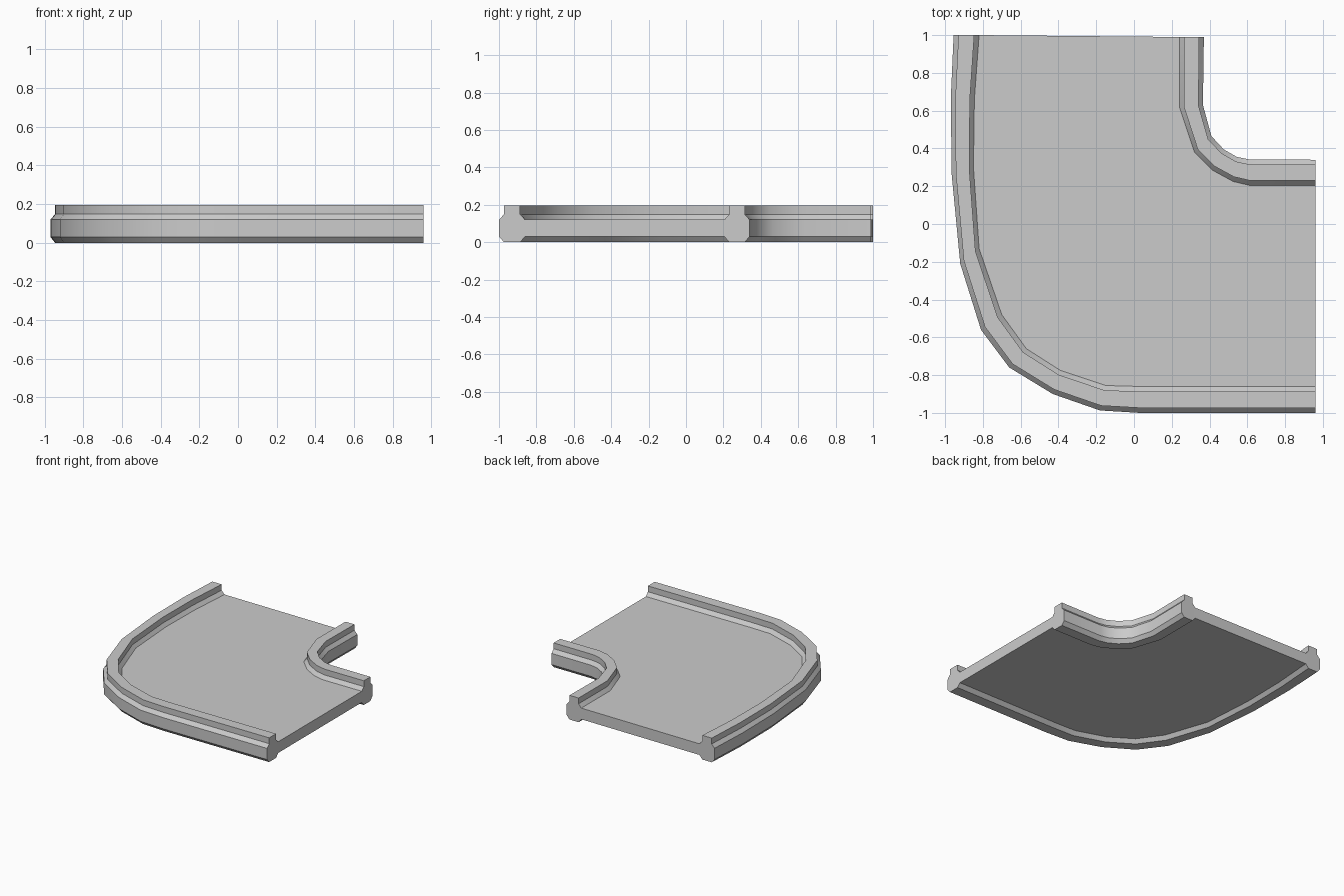
import bpy, bmesh, math

if "Cube" in bpy.data.objects:
    bpy.data.objects.remove(bpy.data.objects["Cube"])

# Paired plan paths for each rail: outward edge and the edge that meets the floor
OUTER_FREE = [(-.955, 1), (-.97, .66), (-.965, .26), (-.92, -.21), (-.81, -.56),
              (-.66, -.76), (-.43, -.90), (-.18, -.987), (.03, -1), (.96, -1)]
OUTER_FLOOR = [(-.82, 1), (-.845, .66), (-.85, .30), (-.82, -.13), (-.70, -.48),
               (-.57, -.66), (-.39, -.775), (-.15, -.855), (.03, -.86), (.96, -.86)]
INNER_FREE = [(.37, .99), (.365, .63), (.41, .465), (.475, .395),
              (.545, .355), (.61, .342), (.96, .34)]
INNER_FLOOR = [(.24, .99), (.24, .62), (.32, .38), (.415, .285),
               (.525, .225), (.61, .205), (.96, .205)]

# Rail cross-section: (0 = free side .. 1 = floor side, height)
PROFILE = [(1, .03), (.81, 0), (.19, 0), (0, .03), (0, .12),
           (.19, .148), (.19, .195), (.81, .195), (.81, .148), (1, .12)]

bm = bmesh.new()


def sweep_rail(free, floor):
    """Skin a rail, left open where the floor joins; return its floor edges."""
    rings = []
    for (ax, ay), (bx, by) in zip(free, floor):
        rings.append([bm.verts.new((ax + (bx - ax) * t, ay + (by - ay) * t, z))
                      for t, z in PROFILE])
    for r, s in zip(rings, rings[1:]):
        for i in range(len(PROFILE) - 1):
            bm.faces.new((r[i], r[i + 1], s[i + 1], s[i]))
    bm.faces.new(rings[0])
    bm.faces.new(rings[-1])
    return [r[0] for r in rings], [r[-1] for r in rings]


# Both rails
out_low, out_high = sweep_rail(OUTER_FREE, OUTER_FLOOR)
in_low, in_high = sweep_rail(INNER_FREE, INNER_FLOOR)

# Floor slab: top, underside and the two open ends
slab = [bm.faces.new(out_high + in_high[::-1]),
        bm.faces.new(out_low + in_low[::-1])]
for k in (0, -1):
    bm.faces.new((out_low[k], out_high[k], in_high[k], in_low[k]))

bmesh.ops.recalc_face_normals(bm, faces=bm.faces[:])
bmesh.ops.triangulate(bm, faces=slab)

mesh = bpy.data.meshes.new("corner_track")
bm.to_mesh(mesh)
bm.free()
track = bpy.data.objects.new("corner_track", mesh)
bpy.context.collection.objects.link(track)

# Smooth along the bends, crisp along the profile edges
bpy.context.view_layer.objects.active = track
track.select_set(True)
bpy.ops.object.shade_smooth_by_angle(angle=math.radians(30))
